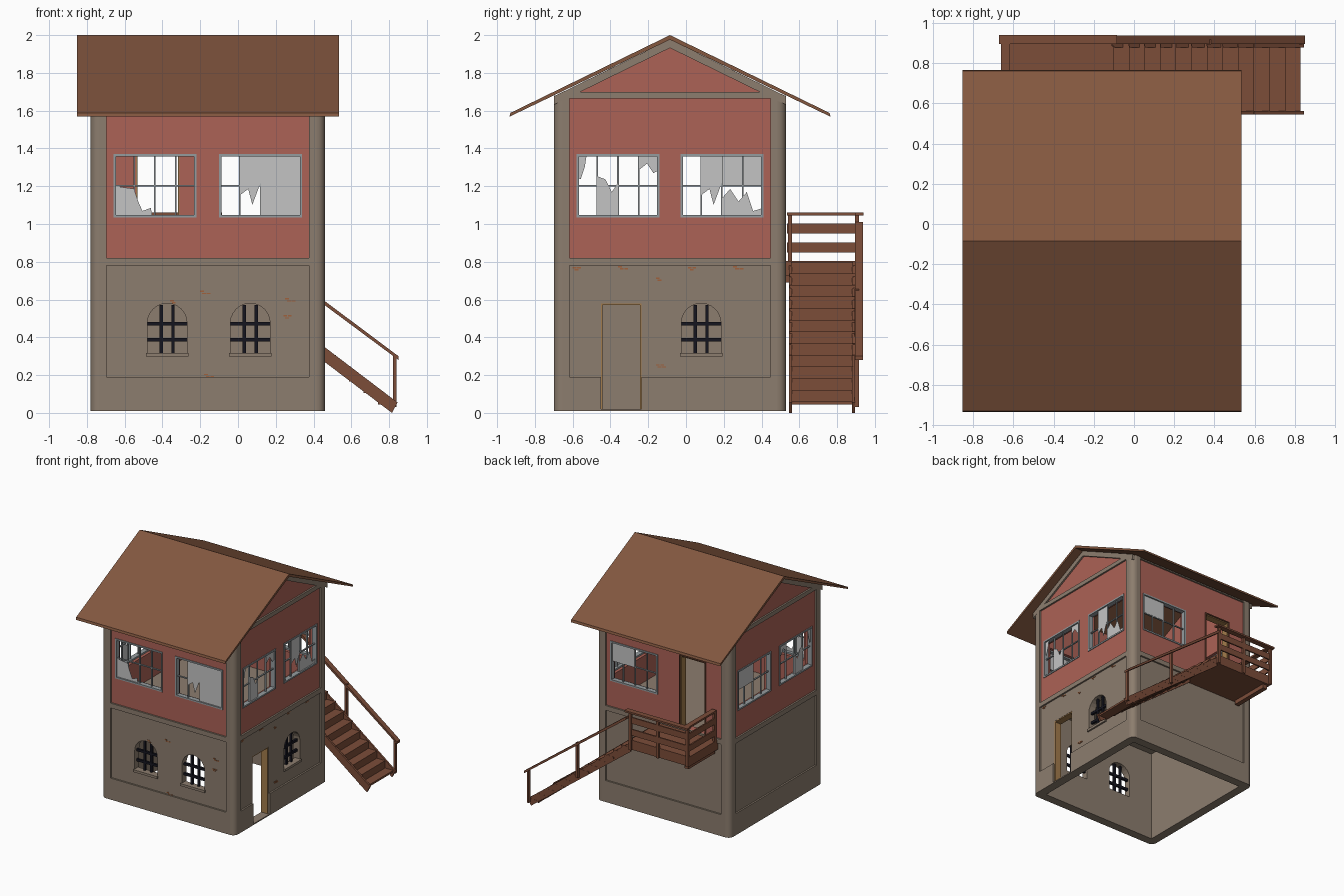
import bpy, bmesh, math, random

random.seed(4)
if "Cube" in bpy.data.objects:
    bpy.data.objects.remove(bpy.data.objects["Cube"])


def material(name, hexcode):
    # sRGB hex to a linear flat colour
    rgb = [int(hexcode[i:i + 2], 16) / 255 for i in (0, 2, 4)]
    col = [c / 12.92 if c < 0.04 else ((c + 0.055) / 1.055) ** 2.4 for c in rgb] + [1]
    m = bpy.data.materials.new(name)
    m.use_nodes = True
    m.diffuse_color = col
    m.node_tree.nodes["Principled BSDF"].inputs["Base Color"].default_value = col
    return m


STONE = material("stone", "8c7d6e")
RED = material("red_plaster", "ac6256")
ROOF = material("roof_brown", "83573f")
WOOD = material("stair_wood", "7c4d39")
TAN = material("door_lining", "a37c4c")
FRAME = material("window_frame_grey", "959c9f")
GLASS = material("pale_glass", "c4c4c4")
IRON = material("dark_iron", "15151f")
BRICK = material("exposed_brick", "a0613c")


def prism(name, axis, pts, a, b, mat):
    """Extrude a 2D outline along an axis from a to b."""
    bm = bmesh.new()
    place = [lambda u, v, t: (t, u, v), lambda u, v, t: (u, t, v), lambda u, v, t: (u, v, t)][axis]
    rings = [[bm.verts.new(place(u, v, t)) for u, v in pts] for t in (a, b)]
    for ring in rings:
        bm.faces.new(ring)
    n = len(pts)
    for i in range(n):
        j = (i + 1) % n
        bm.faces.new((rings[0][i], rings[0][j], rings[1][j], rings[1][i]))
    bmesh.ops.recalc_face_normals(bm, faces=bm.faces)
    me = bpy.data.meshes.new(name)
    bm.to_mesh(me)
    bm.free()
    if mat:
        me.materials.append(mat)
    ob = bpy.data.objects.new(name, me)
    bpy.context.scene.collection.objects.link(ob)
    return ob


def slab(name, axis, u0, u1, v0, v1, a, b, mat):
    return prism(name, axis, [(u0, v0), (u1, v0), (u1, v1), (u0, v1)], a, b, mat)


def box(name, x0, x1, y0, y1, z0, z1, mat):
    return slab(name, 2, x0, x1, y0, y1, z0, z1, mat)


def cut(ob, cutters):
    for c in cutters:
        m = ob.modifiers.new("opening", "BOOLEAN")
        m.operation, m.solver, m.object = "DIFFERENCE", "EXACT", c
    bpy.context.view_layer.update()
    done = ob.evaluated_get(bpy.context.evaluated_depsgraph_get())
    me = bpy.data.meshes.new_from_object(done)
    ob.modifiers.clear()
    ob.data = me
    for c in cutters:
        bpy.data.objects.remove(c)


# Main dimensions: outer faces of the pillars, wall faces set back by D
X0, X1, Y0, Y1 = -0.78, 0.46, -0.70, 0.53
YC, D, T, P = -0.085, 0.014, 0.06, 0.083
WX0, WX1, WY0, WY1 = X0 + D, X1 - D, Y0 + D, Y1 - D
BASE, BELT, FLOOR = 0.01, 0.78, 0.82


def under_roof(y):
    return 1.977 - 0.49 * abs(y - YC)


def arch(c):
    r = 0.105
    return [(c - r, 0.31), (c + r, 0.31)] + [
        (c + r * math.cos(k * math.pi / 12), 0.475 + r * math.sin(k * math.pi / 12)) for k in range(13)]


# Lower storey walls with arched windows and a doorway
FRONT_ARCHES, SIDE_ARCH, DOOR = (-0.375, 0.065), 0.08, (-0.45, -0.235)
lower = box("lower_walls", WX0, WX1, WY0, WY1, BASE, 0.8, STONE)
holes = [box("hole", WX0 + T, WX1 - T, WY0 + T, WY1 - T, -1, 1, None)]
holes += [prism("hole", 1, arch(c), Y0 - 0.1, Y0 + 0.2, None) for c in FRONT_ARCHES]
holes += [prism("hole", 0, arch(SIDE_ARCH), X1 - 0.2, X1 + 0.1, None),
          slab("hole", 0, *DOOR, 0.02, 0.58, X1 - 0.2, X1 + 0.1, None)]
cut(lower, holes)

# Upper storey walls with gables
W, WZ0, WZ1 = 0.44, 1.035, 1.37
FRONT_WINDOWS, SIDE_WINDOWS, UPDOOR = (-0.66, -0.10), (-0.58, -0.03), (-0.54, -0.31)
upper = prism("upper_walls", 0, [(WY0, 0.8), (WY1, 0.8), (WY1, under_roof(WY1)), (YC, under_roof(YC)),
                                 (WY0, under_roof(WY0))], WX0, WX1, RED)
holes = [box("hole", WX0 + T, WX1 - T, WY0 + T, WY1 - T, 0.7, 2.3, None)]
holes += [slab("hole", 1, u, u + W, WZ0, WZ1, Y0 - 0.1, Y0 + 0.2, None) for u in FRONT_WINDOWS]
holes += [slab("hole", 0, u, u + W, WZ0, WZ1, t - 0.2, t + 0.2, None) for u in SIDE_WINDOWS for t in (X0, X1)]
holes += [slab("hole", 1, FRONT_WINDOWS[1], FRONT_WINDOWS[1] + W, WZ0, WZ1, Y1 - 0.2, Y1 + 0.2, None),
          slab("hole", 1, *UPDOOR, FLOOR, 1.42, Y1 - 0.2, Y1 + 0.2, None)]
cut(upper, holes)
box("upper_floor", WX0 + 0.03, WX1 - 0.03, WY0 + 0.03, WY1 - 0.03, 0.785, 0.815, STONE)

# Rounded corner pillars
for cx, sx in ((X0, 1), (X1, -1)):
    for cy, sy in ((Y0, 1), (Y1, -1)):
        r = 0.045
        pts = [(cx + sx * P, cy), (cx + sx * P, cy + sy * P), (cx, cy + sy * P)]
        pts += [(cx + sx * r * (1 - math.cos(k * math.pi / 12)), cy + sy * r * (1 - math.sin(k * math.pi / 12)))
                for k in range(7)]
        ob = prism("corner_pillar", 2, pts, BASE, under_roof(cy) + 0.005, STONE)
        cut(ob, [box("hole", WX0 + T, WX1 - T, WY0 + T, WY1 - T, -1, 3, None)])
        for p in ob.data.polygons:
            p.use_smooth = abs(p.normal.z) < 0.5 and abs(p.normal.x) > 0.05 and abs(p.normal.y) > 0.05

# Plinth, belt and top bands between the pillars
for name, z0, z1 in (("plinth", BASE, 0.19), ("belt", BELT, FLOOR), ("top_band", 1.665, 1.70)):
    for a, b in ((Y0, WY0 + 0.01), (WY1 - 0.01, Y1)):
        box(name, X0 + P, X1 - P, a, b, z0, min(z1, under_roof(Y0)), STONE)
    for a, b in ((X0, WX0 + 0.01), (WX1 - 0.01, X1)):
        ob = box(name, a, b, Y0 + P, Y1 - P, z0, z1, STONE)
        if name == "plinth" and a > 0:
            cut(ob, [slab("hole", 0, *DOOR, 0.02, 0.58, X1 - 0.2, X1 + 0.1, None)])

# Sloping gable trim
for a, b in ((X0, WX0 + 0.01), (WX1 - 0.01, X1)):
    for end in (Y0, Y1):
        prism("gable_trim", 0, [(end, under_roof(end)), (YC, under_roof(YC)), (YC, under_roof(YC) - 0.045),
                                (end, under_roof(end) - 0.045)], a, b, STONE)

# Roof
prism("roof", 0, [(0.76, 1.588), (YC, 2), (-0.93, 1.588), (-0.935, 1.568), (YC, 1.976), (0.765, 1.568)],
      -0.853, 0.535, ROOF)

# Barred arched windows with sills
for axis, c, t, s in [(1, c, Y0, -1) for c in FRONT_ARCHES] + [(0, SIDE_ARCH, X1, 1)]:
    m = t - s * 0.045
    for k in (-0.031, 0.031):
        slab("window_bar", axis, c + k - 0.009, c + k + 0.009, 0.31, 0.572, m - 0.009, m + 0.009, IRON)
    for z in (0.387, 0.472):
        slab("window_bar", axis, c - 0.105, c + 0.105, z - 0.01, z + 0.01, m - 0.009, m + 0.009, IRON)
    slab("arched_window_sill", axis, c - 0.112, c + 0.112, 0.298, 0.318, t - s * 0.06, t, STONE)


def lining(name, axis, u0, u1, z0, z1, a, b, mat):
    w = 0.008
    slab(name, axis, u0, u0 + w, z0, z1, a, b, mat)
    slab(name, axis, u1 - w, u1, z0, z1, a, b, mat)
    slab(name, axis, u0, u1, z1 - w, z1, a, b, mat)


lining("lower_door_lining", 0, *DOOR, 0.02, 0.58, WX1 - T, WX1 - 0.002, TAN)
lining("upper_door_lining", 1, *UPDOOR, FLOOR, 1.42, WY1 - T, WY1, TAN)
lining("upper_door_frame", 1, UPDOOR[0] - 0.008, UPDOOR[1] + 0.008, FLOOR, 1.428, WY1 - 0.005, WY1 + 0.01, WOOD)

# Broken glass in pane units: four columns by two rows
FULL_A = [(2, 0), (4, 0), (4, 2), (2, 2)]
LOW = [(0, 0), (1.9, 0), (1.8, .3), (1.4, .2), (1.2, .5), (1, .9), (0, 1)]
TOP = [(1, 2), (2, 2), (2, 1.1), (1.6, .4), (1.4, .9), (1, .7)]
MID = [(1, 0), (2, 0), (2, 1.1), (1.7, .8), (1.4, 1.2), (1, 1.3)]
CORNER = [(3, 2), (4, 2), (4, 1.5), (3.7, 1.4), (3.4, 1.7), (3, 1.5)]
LEFT = [(0, 2), (.5, 2), (.4, 1.6), (.2, 1.2), (0, 1.3)]
PANE = [(2, 1), (4, 1), (4, 2), (2, 2)]
SHARD = [(2, 0), (4, 0), (4, .3), (3.5, .2), (3.2, .8), (2.8, .5), (2.4, .9), (2, .6)]


def window(axis, u0, t, s, shards):
    a, b = t - s * 0.035, t + s * 0.006
    u1, e = u0 + W, 0.013
    for p, q, z0, z1 in ((u0, u0 + e, WZ0, WZ1), (u1 - e, u1, WZ0, WZ1),
                         (u0, u1, WZ0, WZ0 + e), (u0, u1, WZ1 - e, WZ1)):
        slab("window_frame", axis, p, q, z0, z1, a, b, FRAME)
    m = t - s * 0.015
    for k in (1, 2, 3):
        u = u0 + W * k / 4
        slab("window_muntin", axis, u - .004, u + .004, WZ0, WZ1, m - .006, m + .006, FRAME)
    z = (WZ0 + WZ1) / 2
    slab("window_muntin", axis, u0, u1, z - .004, z + .004, m - .006, m + .006, FRAME)
    for sh in shards:
        pts = [(u0 + W * p / 4, WZ0 + (WZ1 - WZ0) * q / 2) for p, q in sh]
        prism("broken_glass", axis, pts, m + s * 0.007, m + s * 0.009, GLASS)


window(1, FRONT_WINDOWS[0], WY0, -1, [LOW])
window(1, FRONT_WINDOWS[1], WY0, -1, [FULL_A, TOP])
window(1, FRONT_WINDOWS[1], WY1, 1, [PANE, CORNER])
for t, s in ((WX0, -1), (WX1, 1)):
    window(0, SIDE_WINDOWS[0], t, s, [MID, CORNER, LEFT])
    window(0, SIDE_WINDOWS[1], t, s, [SHARD, TOP] if s > 0 else [PANE])

# Stairs down to the side
SX, RUN, RISE, N = -0.11, 0.0775, 0.0617, 12
for i in range(N):
    x, z = SX + RUN * i, 0.80 - RISE * (i + 1)
    box("stair_tread", x, x + RUN + 0.008, 0.548, 0.895, z - 0.016, z, WOOD)
    box("stair_riser", x, x + 0.01, 0.555, 0.885, z - 0.016, z + RISE, WOOD)
for y in (0.545, 0.878):
    prism("stair_stringer", 1, [(SX, 0.78), (0.845, 0.055), (0.815, 0), (SX, 0.70)], y, y + 0.016, WOOD)
prism("stair_handrail", 1, [(-0.1, 1.01), (0.85, 0.30), (0.85, 0.28), (-0.1, 0.985)], 0.895, 0.937, WOOD)
for x, z0, z1 in ((0.82, 0.03, 0.30), (0.365, 0.36, 0.655)):
    box("stair_rail_post", x, x + 0.018, 0.892, 0.917, z0, z1, WOOD)

# Balcony with railing
BX0 = -0.66
box("balcony_deck", BX0, SX, WY1, 0.90, 0.725, 0.805, WOOD)
box("balcony_beam", BX0 + 0.02, BX0 + 0.06, Y1, 0.88, 0.69, 0.725, WOOD)
for x, y in ((BX0, 0.895), (-0.385, 0.895), (SX - 0.02, 0.895), (BX0, 0.54)):
    box("balcony_post", x, x + 0.022, y, y + 0.022, 0.725, 1.045, WOOD)
for z in (0.85, 0.95):
    box("balcony_board_back", BX0, SX, 0.90, 0.912, z, z + 0.052, WOOD)
    box("balcony_board_side", BX0, BX0 + 0.012, 0.535, 0.91, z, z + 0.052, WOOD)
box("balcony_top_rail_back", -0.67, -0.085, 0.895, 0.94, 1.045, 1.06, WOOD)
box("balcony_top_rail_side", -0.66, -0.617, 0.535, 0.895, 1.045, 1.06, WOOD)

# Small patches of exposed brick
for axis, t, s, spots in ((1, WY0, -1, [(-0.2, .64), (.25, .60), (.24, .51), (-.36, .59), (-.18, .2)]),
                          (0, WX1, 1, [(-.6, .765), (-.36, .77), (.01, .765), (.25, .77), (-.16, .71), (-.16, .25)])):
    for u, z in spots:
        for row in range(2):
            for k in range(random.randint(1, 2)):
                p = u + k * 0.024 + row * 0.01
                slab("brick", axis, p, p + 0.02, z - row * .011, z + .007 - row * .011, t, t + s * 0.003, BRICK)
